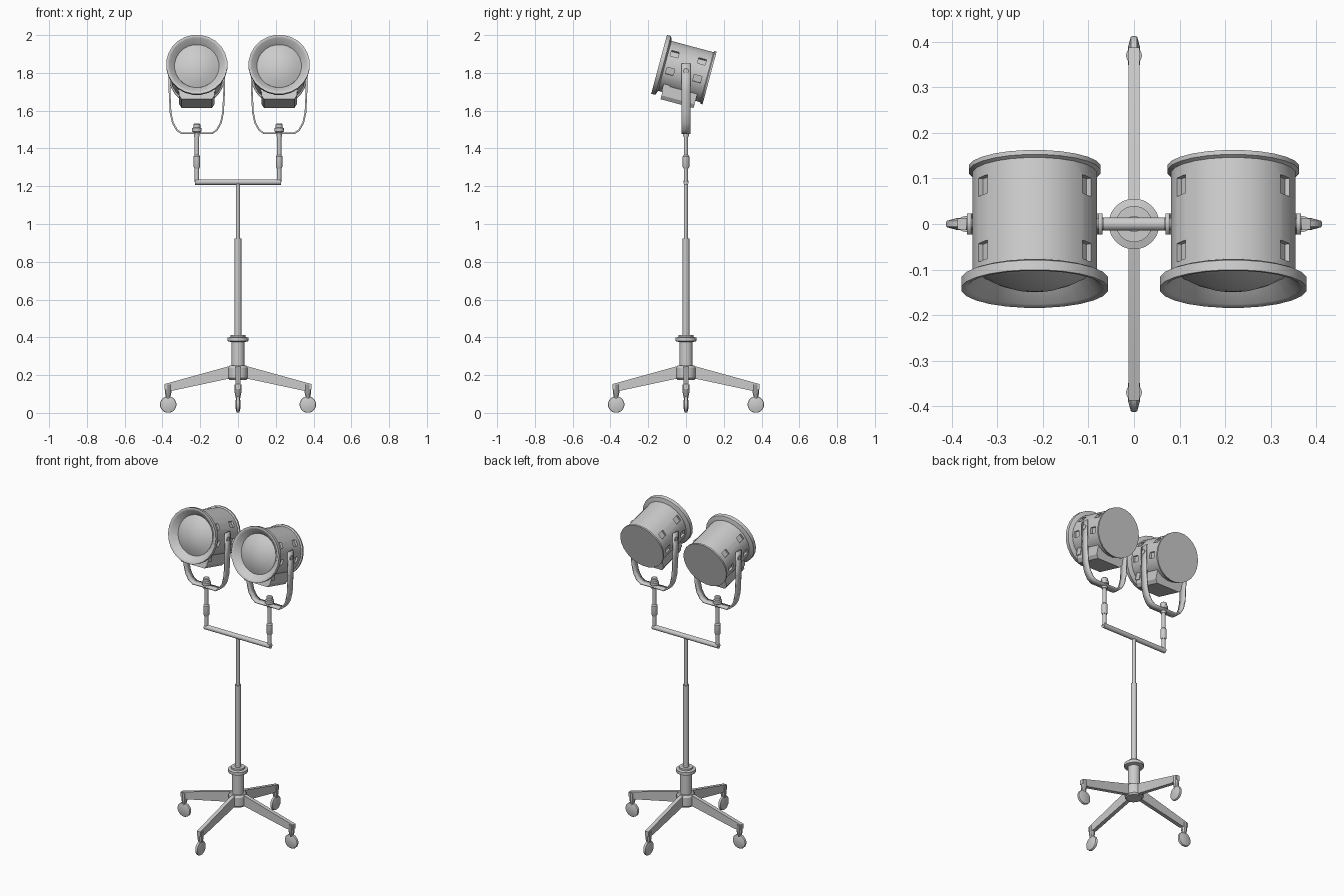
import bpy, bmesh
from math import sin, cos, pi, radians, sqrt
from mathutils import Matrix

if "Cube" in bpy.data.objects:
    bpy.data.objects.remove(bpy.data.objects["Cube"])

T, R = Matrix.Translation, Matrix.Rotation
I = Matrix.Identity(4)


def finish(bm, name, mat):
    bmesh.ops.remove_doubles(bm, verts=bm.verts, dist=1e-5)
    bmesh.ops.recalc_face_normals(bm, faces=bm.faces)
    bm.transform(mat)
    me = bpy.data.meshes.new(name)
    bm.to_mesh(me)
    bm.free()
    ob = bpy.data.objects.new(name, me)
    bpy.context.collection.objects.link(ob)
    return ob


def lathe(name, profile, n=16, mat=I):
    """Revolve (radius, height) points around local z."""
    bm = bmesh.new()
    rings = [[bm.verts.new((r * cos((i + .5) * 2 * pi / n), r * sin((i + .5) * 2 * pi / n), z))
              for i in range(n)] for r, z in profile]
    for a, b in zip(rings, rings[1:]):
        for i in range(n):
            j = (i + 1) % n
            bm.faces.new((a[i], a[j], b[j], b[i]))
    return finish(bm, name, mat)


def rod(name, r, z0, z1, n=12, mat=I):
    return lathe(name, [(0, z0), (r, z0), (r, z1), (0, z1)], n, mat)


def prism(name, poly, z0, z1, mat=I):
    """Extrude an xy polygon along local z."""
    bm = bmesh.new()
    f = bm.faces.new([bm.verts.new((x, y, z0)) for x, y in poly])
    ext = bmesh.ops.extrude_face_region(bm, geom=[f])["geom"]
    bmesh.ops.translate(bm, vec=(0, 0, z1 - z0),
                        verts=[v for v in ext if isinstance(v, bmesh.types.BMVert)])
    return finish(bm, name, mat)


# central stand
lathe("base_hub", [(0, .175), (.045, .175), (.053, .185), (.053, .238), (.045, .25), (0, .25)], 16)
lathe("base_column", [(0, .2), (.035, .2), (.035, .375), (.056, .38), (.056, .398),
                      (.04, .402), (.04, .412), (0, .412)], 20)
rod("lower_pole", .018, .4, .922, 16)
rod("upper_pole", .0115, .91, 1.215, 12)
rod("crossbar", .015, -.227, .227, 12, T((0, 0, 1.222)) @ R(pi / 2, 4, 'Y'))

# four legs with casters
for k in range(4):
    spin = R(k * pi / 2, 4, 'Z')
    side = spin @ R(pi / 2, 4, 'X')
    prism("leg", [(.02, .18), (.02, .248), (.055, .245), (.355, .162), (.388, .153),
                  (.388, .125), (.345, .118), (.055, .18)], -.012, .012, side)
    c = spin @ T((.37, 0, 0))
    lathe("caster_stem", [(0, .15), (.018, .15), (.018, .108), (.013, .085), (.008, .06), (0, .06)], 10, c)
    lathe("caster_wheel", [(0, -.013), (.02, -.013), (.042, -.007), (.044, -.004),
                           (.044, .004), (.042, .007), (.02, .013), (0, .013)], 16,
          c @ T((0, 0, .044)) @ R(pi / 2, 4, 'X'))

# two lamps; lamp space is x, y = down, z = backwards from the front rim
dome_r = (.118 ** 2 + .035 ** 2) / (2 * .035)
for cx in (-.218, .218):
    at = T((cx, 0, 0))
    lamp = T((cx, -.1425, 1.845)) @ R(radians(-105), 4, 'X')

    # upright, sleeve and clamp knob
    rod("upright", .0115, 1.222, 1.5, 12, at)
    lathe("upright_sleeve", [(0, 1.295), (.014, 1.295), (.018, 1.303), (.018, 1.358),
                             (.012, 1.366), (0, 1.366)], 12, at)
    lathe("clamp_knob", [(0, 1.462), (.016, 1.462), (.016, 1.484), (.026, 1.49), (.026, 1.507),
                         (.019, 1.511), (.019, 1.527), (.014, 1.532), (0, 1.532)], 12, at)

    # yoke: flat strip bent into a U
    half = [(.08, 1.48), (.105, 1.497), (.127, 1.535), (.139, 1.59), (.1445, 1.70), (.144, 1.85)]
    path = [(-x, z) for x, z in reversed(half)] + half
    bm = bmesh.new()
    rows = [[bm.verts.new((x, y, z)) for y in (-.023, .023)] for x, z in path]
    for a, b in zip(rows, rows[1:]):
        bm.faces.new((a[0], a[1], b[1], b[0]))
    yoke = finish(bm, "yoke", at)
    sol = yoke.modifiers.new("thickness", 'SOLIDIFY')
    sol.thickness, sol.offset = .009, 0
    rod("pivot_bolt", .014, -.151, .151, 12, at @ T((0, 0, 1.81)) @ R(pi / 2, 4, 'Y'))

    # housing with front rim and back flange
    body = lathe("lamp_housing", [(0, .037), (.118, .037), (.147, .004), (.154, 0), (.1625, 0),
                                  (.1625, .022), (.152, .027), (.138, .031), (.138, .262),
                                  (.146, .267), (.146, .277), (0, .277)], 24, lamp)
    # square vent pockets cut into both sides
    bm = bmesh.new()
    for d in (.066, .215):
        for ang in (33, -9):
            for a in (ang, 180 - ang):
                m = lamp @ R(radians(-a), 4, 'Z') @ T((.139, 0, d)) @ Matrix.Diagonal((.03, .036, .042, 1))
                bmesh.ops.create_cube(bm, size=1, matrix=m)
    cutter = finish(bm, "vent_cutter", I)
    cutter.hide_render = True
    cut = body.modifiers.new("vents", 'BOOLEAN')
    cut.object, cut.operation, cut.solver = cutter, 'DIFFERENCE', 'EXACT'
    bpy.context.view_layer.update()
    done = bpy.data.meshes.new_from_object(body.evaluated_get(bpy.context.evaluated_depsgraph_get()))
    body.modifiers.clear()
    body.data = done
    bpy.data.objects.remove(cutter)

    # domed lens
    dome = [(r, dome_r - sqrt(dome_r ** 2 - r * r)) for r in (0, .03, .06, .09, .118)]
    lathe("lens", dome + [(.118, .04), (0, .04)], 24, lamp)

    # ballast box under the housing
    prism("ballast_box", [(-.094, .07), (-.094, .155), (-.08, .176), (.08, .176), (.094, .155), (.094, .07)],
          .055, .236, lamp)
    prism("box_front_lip", [(-.1, .085), (-.1, .135), (.1, .135), (.1, .085)], .05, .085, lamp)

# smooth shading with hard edges kept
bpy.ops.object.select_all(action='DESELECT')
for ob in bpy.data.objects:
    ob.select_set(True)
    bpy.context.view_layer.objects.active = ob
bpy.ops.object.shade_smooth_by_angle(angle=radians(32))
